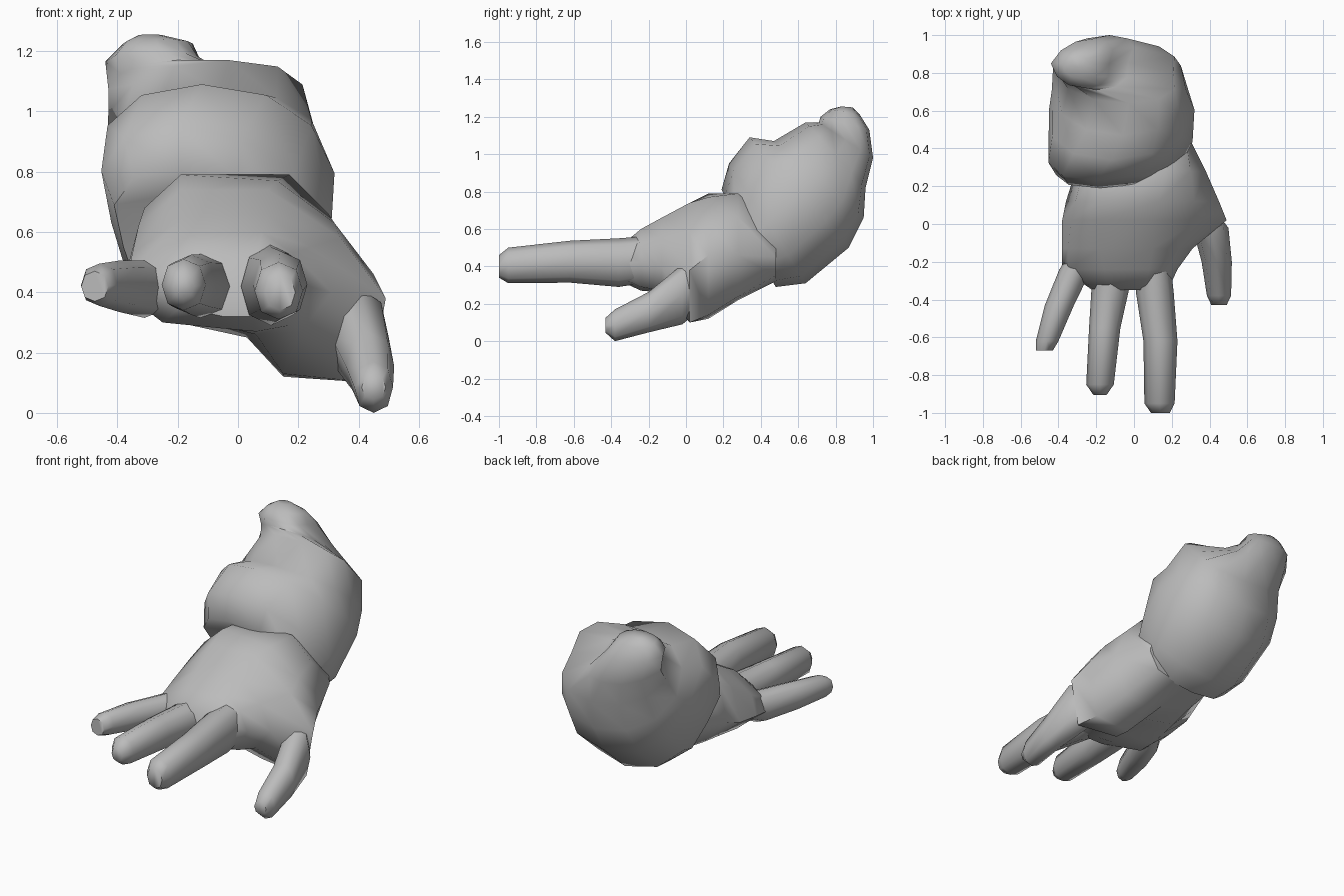
import bpy, bmesh, math
from mathutils import Vector

cube = bpy.data.objects.get("Cube")
if cube:
    bpy.data.objects.remove(cube)

skin = bpy.data.materials.new("plain grey")
skin.use_nodes = True
skin.diffuse_color = (0.5, 0.5, 0.5, 1)
skin.node_tree.nodes["Principled BSDF"].inputs["Base Color"].default_value = (0.5, 0.5, 0.5, 1)


def loft(name, rings, smooth=60):
    """Skin a list of equal-length point rings and cap both ends."""
    bm = bmesh.new()
    loops = [[bm.verts.new(p) for p in ring] for ring in rings]
    n = len(loops[0])
    for a, b in zip(loops, loops[1:]):
        for i in range(n):
            j = (i + 1) % n
            bm.faces.new((a[i], a[j], b[j], b[i]))
    bm.faces.new(loops[0])
    bm.faces.new(loops[-1])
    bmesh.ops.triangulate(bm, faces=[f for f in bm.faces if len(f.verts) > 4])
    bmesh.ops.recalc_face_normals(bm, faces=bm.faces)
    mesh = bpy.data.meshes.new(name)
    bm.to_mesh(mesh)
    bm.free()
    mesh.materials.append(skin)
    ob = bpy.data.objects.new(name, mesh)
    bpy.context.collection.objects.link(ob)
    bpy.ops.object.select_all(action='DESELECT')
    ob.select_set(True)
    bpy.context.view_layer.objects.active = ob
    bpy.ops.object.shade_smooth_by_angle(angle=math.radians(smooth))


def oval(center, side, front, back, n=8, power=0.9):
    """Slightly squared ring whose front and back halves reach different points."""
    def soft(s):
        return math.copysign(abs(s) ** power, s)
    c, side, front, back = map(Vector, (center, side, front, back))
    ring = []
    for i in range(n):
        a = 2 * math.pi * i / n
        s = soft(math.sin(a))
        reach = (front - c) * s if s > 0 else (c - back) * s
        ring.append(c + side * soft(math.cos(a)) + reach)
    return ring


def finger(name, path):
    """Tube along x, y, z, half width, half height stations."""
    loft(name, [oval((x, y, z), (w, 0, 0), (x, y, z + h), (x, y, z - h)) for x, y, z, w, h in path])


# Palm: rolled sections, thumb side low, from knuckles back into the wrist
palm = {
    -.35: [(-.22, .41), (-.2, .47), (-.13, .5), (.06, .51), (.15, .49), (.18, .42), (.15, .34), (.05, .32), (-.05, .32), (-.19, .35)],
    -.24: [(-.38, .4), (-.35, .48), (-.16, .59), (.08, .6), (.18, .53), (.23, .42), (.17, .29), (.06, .27), (-.05, .28), (-.25, .3)],
    -.13: [(-.38, .41), (-.35, .53), (-.18, .65), (.1, .66), (.24, .55), (.31, .4), (.21, .27), (.06, .26), (-.02, .28), (-.25, .3)],
    .02: [(-.38, .43), (-.33, .62), (-.19, .74), (.1, .74), (.34, .58), (.49, .38), (.44, .1), (.15, .13), (.02, .28), (-.22, .3)],
    .12: [(-.36, .46), (-.31, .68), (-.19, .79), (.13, .77), (.32, .63), (.45, .46), (.38, .14), (.15, .12), (.03, .25), (-.2, .3)],
    .28: [(-.31, .48), (-.27, .68), (-.18, .78), (.17, .79), (.3, .66), (.38, .46), (.3, .24), (.13, .22), (.02, .27), (-.17, .31)],
    .48: [(-.26, .45), (-.22, .53), (-.1, .58), (.17, .58), (.27, .52), (.28, .45), (.22, .35), (.1, .32), (.0, .32), (-.12, .33)],
}
loft("palm", [[(x, y, z) for x, z in pts] for y, pts in palm.items()])

# Three fingers
finger("little_finger", [(-.475, -.67, .42, .045, .05), (-.46, -.62, .425, .06, .07),
                         (-.395, -.43, .42, .077, .085), (-.31, -.24, .41, .085, .095),
                         (-.23, -.08, .45, .06, .07)])
finger("middle_finger", [(-.18, -.905, .42, .035, .04), (-.18, -.85, .425, .073, .085),
                         (-.155, -.55, .425, .083, .1), (-.125, -.34, .42, .1, .105),
                         (-.12, -.12, .45, .08, .1)])
finger("index_finger", [(.14, -1, .40, .05, .06), (.135, -.95, .405, .08, .095),
                        (.14, -.62, .425, .09, .112), (.11, -.36, .42, .1, .13),
                        (.1, -.1, .45, .08, .12)])

# Thumb, running back into the heel of the hand
finger("thumb", [(.45, -.43, .085, .04, .04), (.45, -.38, .085, .064, .085),
                 (.438, -.2, .155, .08, .108), (.405, -.02, .25, .095, .16),
                 (.33, .12, .32, .06, .12)])

# Forearm: slanted sections given by front point, back point and x span;
# the last ones narrow into the stump
sections = [
    ((-.14, .24, .74), (-.04, .45, .34), -.30, .21),
    ((-.19, .19, .81), (-.04, .48, .29), -.38, .26),
    ((-.20, .23, .95), (-.04, .64, .31), -.42, .31),
    ((-.12, .34, 1.09), (-.06, .87, .50), -.45, .32),
    ((-.06, .47, 1.07), (-.05, .95, .66), -.435, .275),
    ((-.03, .64, 1.17), (-.03, .96, .82), -.43, .21),
    ((-.2, .71, 1.17), (-.13, 1.0, .98), -.43, -.03),
    ((-.26, .72, 1.20), (-.22, .98, 1.13), -.44, -.13),
    ((-.27, .77, 1.24), (-.26, .93, 1.21), -.38, -.15),
    ((-.29, .83, 1.255), (-.29, .89, 1.25), -.33, -.25),
]
arm = []
for front, back, x0, x1 in sections:
    mid = (Vector(front) + Vector(back)) / 2
    mid.x = (x0 + x1) / 2
    arm.append(oval(mid, ((x1 - x0) / 2, 0, 0), front, back, 12))
loft("forearm", arm)
